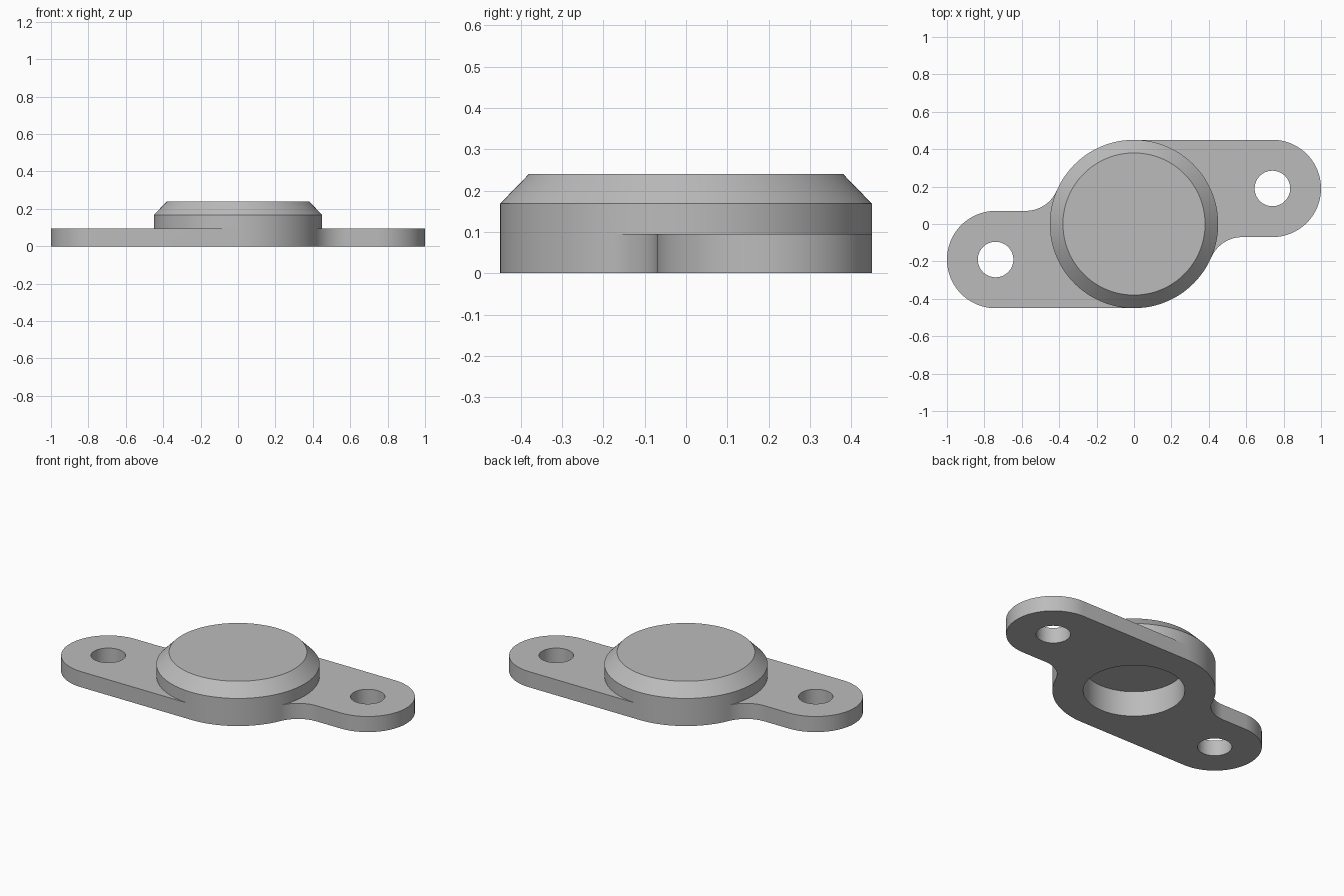
import bpy
import bmesh
from math import cos, sin, radians, degrees, atan2, hypot
from mathutils import Vector

cube = bpy.data.objects.get("Cube")
if cube:
    bpy.data.objects.remove(cube, do_unlink=True)

# Main dimensions
BOSS_R, CAP_R, BORE_R = 0.45, 0.38, 0.28
PLATE_Z, SHOULDER_Z, TOP_Z, BORE_Z = 0.095, 0.168, 0.24, 0.155
EAR_X, EAR_Y, EAR_R, HOLE_R = 0.74, 0.19, 0.26, 0.095
FILLET_X = 0.58


def arc(cx, cy, r, start, end, n):
    """Points along an arc, angles in degrees."""
    angles = [radians(start + (end - start) * i / n) for i in range(n + 1)]
    return [(cx + r * cos(a), cy + r * sin(a)) for a in angles]


def circle(cx, cy, r, n=64):
    return arc(cx, cy, r, 0, 360, n)[:-1]


def turned(points):
    """Half turn about the z axis."""
    return [(-x, -y) for x, y in points]


def scaled(points, s):
    return [(x * s, y * s) for x, y in points]


bm = bmesh.new()


def ring(points, z):
    return [bm.verts.new((x, y, z)) for x, y in points]


def wall(lower, z0, upper, z1):
    a, b = ring(lower, z0), ring(upper, z1)
    for i in range(len(a)):
        j = (i + 1) % len(a)
        bm.faces.new((a[i], a[j], b[j], b[i]))


def flat(loops, z):
    """Flat face bounded by an outer loop and any holes."""
    edges = []
    for points in loops:
        v = ring(points, z)
        edges += [bm.edges.new((v[i - 1], v[i])) for i in range(len(v))]
    bmesh.ops.triangle_fill(bm, use_beauty=True, edges=edges, normal=Vector((0, 0, 1)))


# Fillet tangent to both the ear's straight side and the round boss
side_y = EAR_Y - EAR_R
fillet_r = (FILLET_X**2 + side_y**2 - BOSS_R**2) / (2 * (BOSS_R + side_y))
fillet_y = side_y - fillet_r
touch = degrees(atan2(fillet_y, FILLET_X))

covered = arc(0, 0, BOSS_R, 90, touch, 44)
exposed = arc(0, 0, BOSS_R, touch, -90, 26)
ear = ([covered[0]] + arc(EAR_X, EAR_Y, EAR_R, 90, -90, 48)
       + arc(FILLET_X, fillet_y, fillet_r, 90, 180 + touch, 20)[:-1] + [covered[-1]])

half_outline = ear[:-1] + exposed[:-1]
outline = half_outline + turned(half_outline)
half_boss = covered[:-1] + exposed[:-1]
boss = half_boss + turned(half_boss)
cap = scaled(boss, CAP_R / BOSS_R)
bore = circle(0, 0, BORE_R, 96)
hole = circle(EAR_X, EAR_Y, HOLE_R)

# Base plate: underside, outer edge, ear tops and bolt holes
flat([outline, bore, hole, turned(hole)], 0)
wall(outline, 0, outline, PLATE_Z)
ear_top = ear + covered[-2:0:-1]
for turn in (list, turned):
    flat([turn(ear_top), turn(hole)], PLATE_Z)
    wall(turn(hole), 0, turn(hole), PLATE_Z)

# Round boss with chamfered cap
wall(boss, PLATE_Z, boss, SHOULDER_Z)
wall(boss, SHOULDER_Z, cap, TOP_Z)
bm.faces.new(ring(cap, TOP_Z))

# Blind bore underneath
wall(bore, 0, bore, BORE_Z)
bm.faces.new(ring(bore, BORE_Z))

bmesh.ops.remove_doubles(bm, verts=bm.verts, dist=0.00002)
bmesh.ops.recalc_face_normals(bm, faces=bm.faces)

mesh = bpy.data.meshes.new("flange_cap")
bm.to_mesh(mesh)
bm.free()
flange = bpy.data.objects.new("flange_cap", mesh)
bpy.context.collection.objects.link(flange)

# Plain grey
grey = bpy.data.materials.new("grey")
grey.use_nodes = True
colour = (0.5, 0.5, 0.5, 1)
grey.diffuse_color = colour
grey.node_tree.nodes["Principled BSDF"].inputs["Base Color"].default_value = colour
mesh.materials.append(grey)

bpy.ops.object.select_all(action="DESELECT")
flange.select_set(True)
bpy.context.view_layer.objects.active = flange
bpy.ops.object.shade_smooth_by_angle(angle=radians(30))
